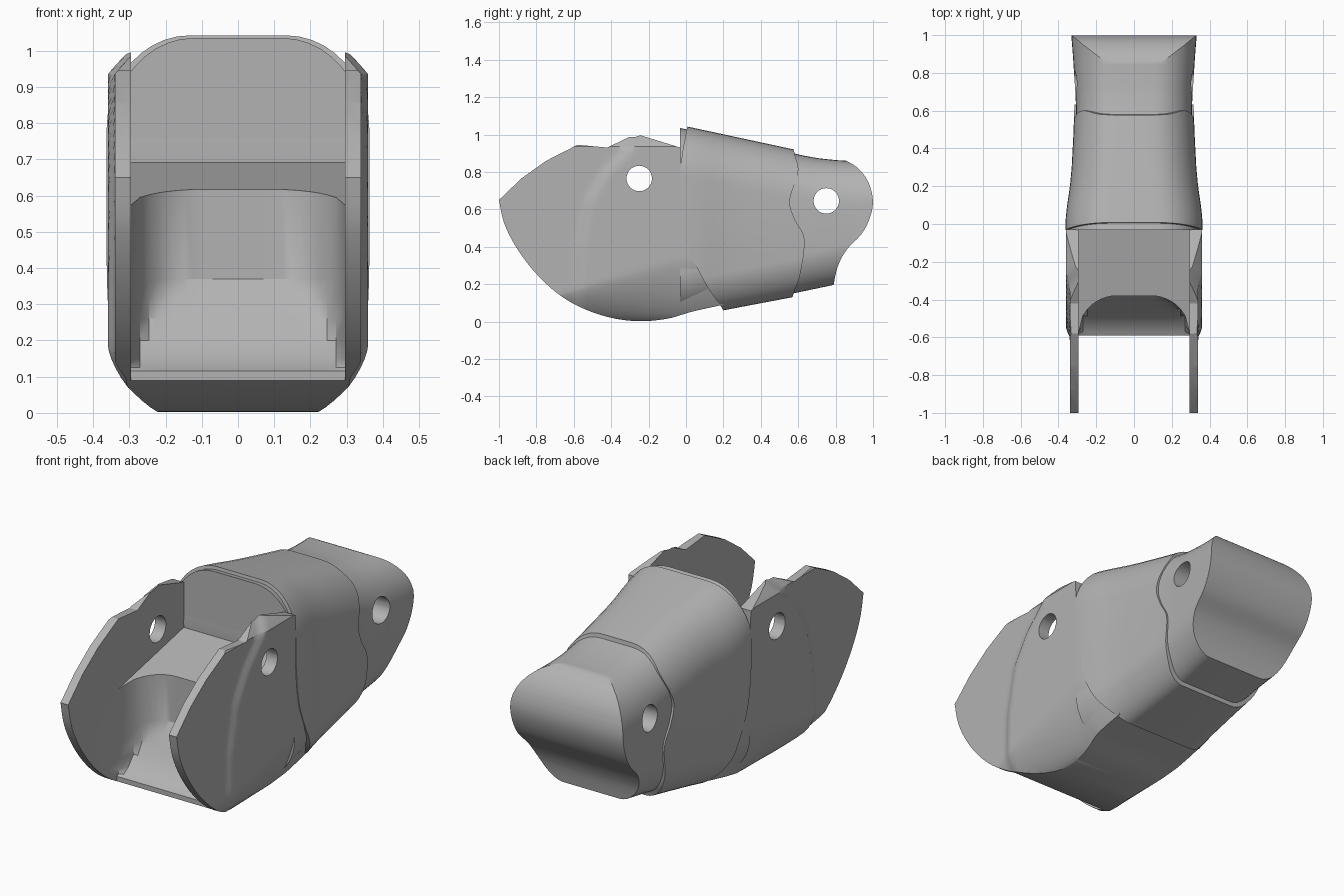
import bpy, bmesh, math
from mathutils import Vector

if "Cube" in bpy.data.objects:
    bpy.data.objects.remove(bpy.data.objects["Cube"])

grey = bpy.data.materials.new("plain grey")
grey.use_nodes = True
grey.diffuse_color = (0.45, 0.45, 0.45, 1)
grey.node_tree.nodes["Principled BSDF"].inputs["Base Color"].default_value = (0.45, 0.45, 0.45, 1)


def interp(table, t):
    """Piecewise linear lookup, clamped at both ends."""
    if t <= table[0][0]:
        return table[0][1]
    for (a, u), (b, v) in zip(table, table[1:]):
        if t <= b:
            return u + (v - u) * (t - a) / (b - a)
    return table[-1][1]


def curve(points, steps=6):
    """Smooth line through 2D points."""
    p = [points[0]] + points + [points[-1]]
    out = []
    for a, b, c, d in zip(p, p[1:], p[2:], p[3:]):
        a, b, c, d = map(Vector, (a, b, c, d))
        for i in range(steps):
            t = i / steps
            out.append(tuple(b + (c - a) * t / 2 + (2 * a - 5 * b + 4 * c - d) * t * t / 2
                             + (3 * b - a - 3 * c + d) * t ** 3 / 2))
    return out + [points[-1]]


def skin(name, rings):
    """Closed solid from matching rings of points."""
    bm = bmesh.new()
    loops = [[bm.verts.new(p) for p in ring] for ring in rings]
    n = len(loops[0])
    for a, b in zip(loops, loops[1:]):
        for i in range(n):
            j = (i + 1) % n
            bm.faces.new((a[i], a[j], b[j], b[i]))
    bm.faces.new(loops[0])
    bm.faces.new(loops[-1])
    bmesh.ops.recalc_face_normals(bm, faces=bm.faces)
    mesh = bpy.data.meshes.new(name)
    bm.to_mesh(mesh)
    bm.free()
    mesh.materials.append(grey)
    ob = bpy.data.objects.new(name, mesh)
    bpy.context.collection.objects.link(ob)
    return ob


def prism(name, profile, half=0.6):
    """Side profile (y, z) extruded across x."""
    return skin(name, [[(x, y, z) for y, z in profile] for x in (-half, half)])


def pin(name, y, z):
    """Round cutter across x."""
    ring = [(y + 0.068 * math.cos(math.tau * i / 32), z + 0.068 * math.sin(math.tau * i / 32)) for i in range(32)]
    return prism(name, ring)


def boolean(ob, tool, operation):
    mod = ob.modifiers.new("cut", 'BOOLEAN')
    mod.operation = operation
    mod.solver = 'EXACT'
    mod.object = tool
    bpy.ops.object.select_all(action='DESELECT')
    bpy.context.view_layer.objects.active = ob
    ob.select_set(True)
    bpy.ops.object.modifier_apply(modifier=mod.name)
    bpy.data.objects.remove(tool)


def finish(ob):
    bpy.ops.object.select_all(action='DESELECT')
    bpy.context.view_layer.objects.active = ob
    ob.select_set(True)
    bpy.ops.object.shade_smooth_by_angle(angle=math.radians(28))


def corner(rx, rz, power, n=10):
    """Superellipse corner insets, from the side to the flat."""
    out = []
    for i in range(n + 1):
        a = math.pi / 2 * i / n
        out.append((rx * (1 - math.cos(a) ** (2 / power)), rz * (1 - math.sin(a) ** (2 / power))))
    return out


def loft(name, y0, y1, count, hw, low, high, bottom, top, side=1):
    """Rounded tube along y; hw(y, z), low(y), high(y); corners are (rx, rz, power) at y."""
    rings = []
    for k in range(count + 1):
        y = y0 + (y1 - y0) * k / count
        z0, z1 = low(y), high(y)
        lower = [(dx, z0 + dz) for dx, dz in reversed(corner(*bottom(y)))]
        upper = [(dx, z1 - dz) for dx, dz in corner(*top(y))]
        a, b = lower[-1][1], upper[0][1]
        wall = [(0, a + (b - a) * i / side) for i in range(1, side)]
        right = [(hw(y, z) - dx, y, z) for dx, z in lower + wall + upper]
        rings.append(right + [(-x, yy, z) for x, yy, z in reversed(right)])
    return skin(name, rings)


WIDTH = [(-0.03, 0.363), (0.03, 0.362), (0.1, 0.354), (0.2, 0.339), (0.3, 0.33), (0.45, 0.322), (0.6, 0.316)]
STEP = [(0.1, -0.61), (0.4, -0.6), (0.65, -0.55), (0.8, -0.46), (0.93, -0.33), (1.0, -0.27)]


def fork_width(y, z):
    t = min(1, max(0, (y - interp(STEP, z)) / 0.06))
    return min(0.34 + 0.02 * t * t * (3 - 2 * t), interp(WIDTH, y) - 0.004)


# Forked knuckle with two cheek plates
fork = loft("forked_knuckle", -1.05, 0.25, 60, fork_width, lambda y: 0, lambda y: 1.005,
            lambda y: (0.145, max(0.12, min(0.33, 0.17 + 0.3 * (y + 0.6))), 1.45),
            lambda y: (0.065, 0.07, 1.05), side=24)
under = curve([(-1, 0.65), (-0.97, 0.52), (-0.9, 0.385), (-0.8, 0.255), (-0.68, 0.145), (-0.55, 0.07),
               (-0.4, 0.02), (-0.25, 0.002), (-0.1, 0.015), (0.03, 0.052), (0.2, 0.09)])
crown = [(0.2, 0.15), (0.02, 0.6), (-0.025, 0.72), (-0.03, 0.93), (-0.27, 1.004), (-0.42, 0.93), (-0.58, 0.945),
         (-0.75, 0.858), (-0.88, 0.765)]
boolean(fork, prism("fork_profile", under + crown), 'INTERSECT')
boolean(fork, prism("slot", [(-1.2, 1.2), (-0.03, 1.2), (-0.03, 0.692), (-0.62, 0.566), (-1.2, 0.566)], 0.295), 'DIFFERENCE')


# Scooped pocket below the slot
def pocket_ring(z, floor):
    ring = [(-0.295, -1.2, z)]
    for i in range(25):
        x = 0.295 * (i / 12 - 1)
        t = max(0, abs(x) - 0.09) / 0.205
        wall = -0.38 - 0.2 * (1 - math.sqrt(max(0, 1 - t * t)))
        ring.append((x, min(wall, floor), z))
    return ring + [(0.295, -1.2, z)]


levels = [(-0.1, -0.592), (0.115, -0.59), (0.125, -0.57), (0.15, -0.53), (0.2, -0.488), (0.26, -0.45),
          (0.32, -0.415), (0.37, -0.38), (0.66, -0.38)]
boolean(fork, skin("pocket", [pocket_ring(z, f) for z, f in levels]), 'DIFFERENCE')
boolean(fork, pin("fork_hole", -0.25, 0.765), 'DIFFERENCE')
finish(fork)


def round_bottom(y):
    return (0.15, 0.2, 1.8)


def round_top(y):
    return (0.23, 0.27, 2)


# Inner core closing the back of the slot
core = loft("inner_core", -0.032, 0.5, 12, lambda y, z: interp(WIDTH, y) - 0.01,
            lambda y: 0.06 + 0.19 * y, lambda y: 1.028 - 0.215 * y, round_bottom, round_top)
finish(core)

# Tapered sleeve with a slanted front edge and a wavy rear edge
sleeve = loft("tapered_sleeve", -0.1, 0.7, 20, lambda y, z: interp(WIDTH, y),
              lambda y: 0.022 + 0.19 * y, lambda y: 1.044 - 0.215 * y, round_bottom, round_top)
front_edge = curve([(0.25, -0.05), (0.2, 0.06), (0.1, 0.21), (0, 0.43), (-0.03, 0.65), (-0.03, 0.8), (-0.015, 0.93), (0.02, 1.1)])
rear_edge = curve([(0.565, 1.0), (0.58, 0.9), (0.6, 0.8), (0.555, 0.65), (0.58, 0.55), (0.633, 0.44),
                   (0.61, 0.25), (0.57, 0.13), (0.55, -0.05)])
boolean(sleeve, prism("sleeve_profile", front_edge + rear_edge), 'INTERSECT')
finish(sleeve)

# Narrower end joint with a rounded end
TIP_WIDTH = [(0.5, 0.304), (0.65, 0.308), (0.75, 0.314), (0.9, 0.324), (1.0, 0.332)]
TIP_TOP = [(0.5, 0.92), (0.6, 0.893), (0.7, 0.874), (0.8, 0.863), (0.9, 0.858)]
tip = loft("end_joint", 0.5, 1.05, 16, lambda y, z: interp(TIP_WIDTH, y),
           lambda y: 0.135 + 0.21 * (y - 0.5), lambda y: interp(TIP_TOP, y), round_bottom,
           lambda y: (0.21, 0.23, 2))
end = curve([(0.85, 0.863), (0.92, 0.82), (0.975, 0.745), (0.999, 0.65), (0.985, 0.56), (0.94, 0.47),
             (0.86, 0.385), (0.81, 0.29), (0.785, 0.17)])
boolean(tip, prism("end_profile", [(0.52, 0.0), (0.52, 1.0), (0.84, 1.0)] + end + [(0.78, 0.0)]), 'INTERSECT')
for part in (tip,):
    boolean(part, pin("end_hole", 0.75, 0.645), 'DIFFERENCE')
    finish(part)
